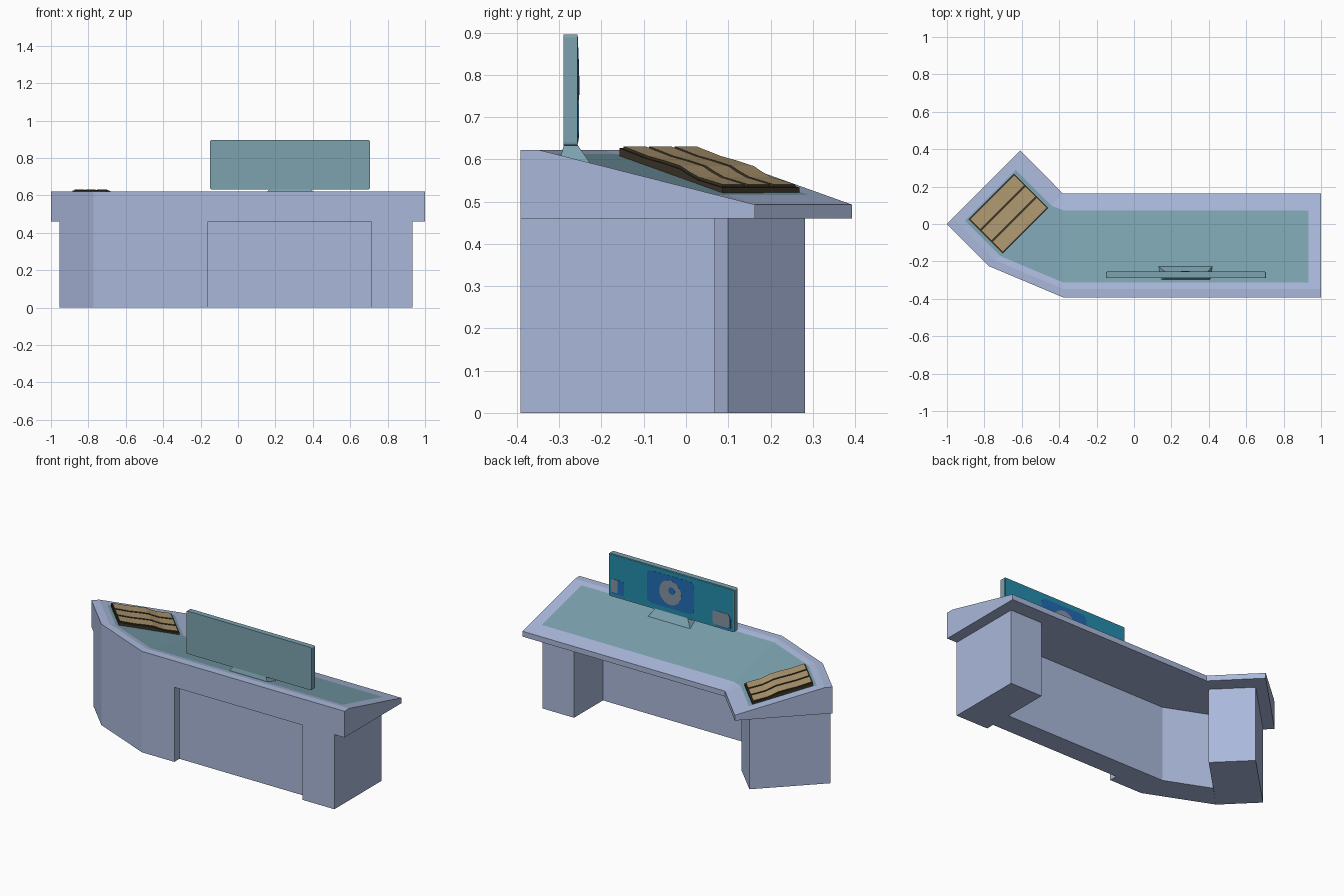
import bpy, bmesh, math
from mathutils import Vector

if "Cube" in bpy.data.objects:
    bpy.data.objects.remove(bpy.data.objects["Cube"])

def mat(name, r, g, b):
    m = bpy.data.materials.new(name)
    m.diffuse_color = (r, g, b, 1)
    m.use_nodes = True
    m.node_tree.nodes["Principled BSDF"].inputs["Base Color"].default_value = m.diffuse_color
    return m

SHELL = mat("pale blue shell", .40, .48, .70)
TEAL = mat("grey teal", .20, .36, .43)
TAN = mat("tan wood", .42, .31, .16)
DARK = mat("dark brown", .045, .035, .02)
SCREEN = mat("bright teal", .018, .27, .42)
BLUE = mat("screen blue", .015, .15, .45)
GREY = mat("screen grey", .24, .29, .36)

WIDTH = .555           # desk depth, from the high outer edge (u=0) to the low inner edge
S = math.sqrt(.5)

# Stations: cross-section lines (outer point, inner point) along the bent desk
def straight(x):
    return Vector((x, -.392)), Vector((x, -.392 + WIDTH))

def wing(v):
    p = Vector((-1 + v * S, -v * S))
    return p, p + Vector((S, S)) * WIDTH

BEND_A = straight(-.38)
BEND_B = (wing(.32)[0], BEND_A[1])

def surface(u):        # height of the sloping desk top
    return .622 - max(0, u - .045) * .129 / .51

def finish(name, bm, mats, rule=None):
    bmesh.ops.remove_doubles(bm, verts=bm.verts, dist=.0005)
    bmesh.ops.recalc_face_normals(bm, faces=bm.faces)
    bm.normal_update()
    if rule:
        for f in bm.faces:
            f.material_index = rule(f)
    me = bpy.data.meshes.new(name)
    bm.to_mesh(me)
    bm.free()
    for m in mats:
        me.materials.append(m)
    ob = bpy.data.objects.new(name, me)
    bpy.context.collection.objects.link(ob)
    return ob

def sweep(name, stations, profile, mats, panel=None, rule=None):
    """Sweep a closed (u, z) profile through the stations.
    panel = (first station, last station, profile edge) takes material 1."""
    bm = bmesh.new()
    rings = [[bm.verts.new((*p.lerp(q, u / WIDTH), z)) for u, z in profile]
             for p, q in stations]
    n = len(profile)
    for s in range(len(rings) - 1):
        for i in range(n):
            j = (i + 1) % n
            f = bm.faces.new((rings[s][i], rings[s][j], rings[s + 1][j], rings[s + 1][i]))
            if panel and panel[0] <= s < panel[1] and i == panel[2]:
                f.material_index = 1
    bm.faces.new(rings[0])
    bm.faces.new(rings[-1])
    return finish(name, bm, mats, rule)

def box_profile(u0, u1, z0=0, z1=.461):
    return [(u0, z0), (u0, z1), (u1, z1), (u1, z0)]

# Sloping desk top with inlaid teal surface
top = [(0, .46)] + [(u, surface(u)) for u in (0, .045, .08, .465, WIDTH)] + [(WIDTH, .46)]
sweep("desk_top", [straight(1), straight(.932), BEND_A, BEND_B, wing(.055), wing(0)],
      top, [SHELL, TEAL], panel=(1, 4, 3))

# Pedestals and the wall joining them
sweep("right_pedestal", [straight(.932), straight(.715)], box_profile(0, .461), [SHELL])
sweep("recessed_wall", [straight(.715), straight(-.16)], box_profile(.05, .18), [SHELL])
sweep("curved_wall", [straight(-.16), BEND_A, BEND_B], box_profile(0, .18), [SHELL])
sweep("wing_pedestal", [wing(.32), wing(.063)], box_profile(0, .461), [SHELL])

# Wavy wooden slats on a dark tray
U0, U1 = .099, .444
WAVE = [(0, .024), (.25, .022), (.42, .025), (.58, .026), (.66, .020), (.76, .015), (1, .018)]

def wave_profile(inset, drop):
    a, b = U0 + inset, U1 - inset
    us = [(a + t * (b - a), h - drop) for t, h in WAVE]
    return ([(u, surface(u) + h) for u, h in us] +
            [(b, surface(b) - .002), (a, surface(a) - .002)])

V0, V1, GAP = .064, .322, .012
sweep("slat_tray", [wing(V0), wing(V1)], wave_profile(0, .006), [DARK])
w = (V1 - V0 - .014 - 2 * GAP) / 3
for k in range(3):
    v = V0 + .007 + k * (w + GAP)
    sweep(f"slat_{k + 1}", [wing(v), wing(v + w)], wave_profile(.007, 0), [DARK, TAN],
          rule=lambda f: int(f.normal.z > .5))

# Monitor slab and flared stand
def frustum(name, lower, upper, m):
    bm = bmesh.new()
    rings = [[bm.verts.new((x, y, z)) for x, y in ((x0, y0), (x1, y0), (x1, y1), (x0, y1))]
             for x0, x1, y0, y1, z in (lower, upper)]
    for i in range(4):
        j = (i + 1) % 4
        bm.faces.new((rings[0][i], rings[0][j], rings[1][j], rings[1][i]))
    bm.faces.new(rings[0])
    bm.faces.new(rings[1])
    return finish(name, bm, [m])

frustum("monitor_stand", (.13, .42, -.302, -.226, .59), (.17, .39, -.288, -.258, .636), TEAL)

def plate(name, cx, cz, w, h, r, y0, y1, m, seg=3):
    """Rounded rectangle in the xz plane, extruded from y0 to y1."""
    bm = bmesh.new()
    pts = []
    for c, (sx, sz) in enumerate(((1, 1), (-1, 1), (-1, -1), (1, -1))):
        for k in range(seg + 1):
            a = math.pi / 2 * (c + k / seg)
            pts.append((cx + sx * (w / 2 - r) + r * math.cos(a),
                        cz + sz * (h / 2 - r) + r * math.sin(a)))
    f = bm.faces.new([bm.verts.new((x, y0, z)) for x, z in pts])
    ext = bmesh.ops.extrude_face_region(bm, geom=[f])
    verts = [g for g in ext["geom"] if isinstance(g, bmesh.types.BMVert)]
    bmesh.ops.translate(bm, verts=verts, vec=(0, y1 - y0, 0))
    return finish(name, bm, [m])

plate("monitor", .278, .764, .855, .264, .008, -.29, -.257, TEAL)
plate("screen", .278, .764, .845, .254, .006, -.258, -.255, SCREEN)

# Screen picture: abstract shapes as thin plates
Y = -.256
plate("picture_panel", .285, .765, .32, .20, .03, Y, Y + .002, BLUE)
plate("picture_disc", .285, .762, .15, .15, .0749, Y, Y + .003, GREY, seg=6)
plate("picture_disc_centre", .275, .775, .045, .045, .0224, Y, Y + .004, BLUE, seg=4)
plate("left_tile_blue", .645, .698, .09, .09, .012, Y, Y + .002, BLUE)
plate("left_tile_grey", .667, .702, .045, .08, .005, Y, Y + .003, GREY)
plate("right_tile_blue", -.072, .682, .11, .08, .012, Y, Y + .002, BLUE)
plate("right_tile_grey", -.06, .692, .11, .085, .012, Y, Y + .003, GREY)
